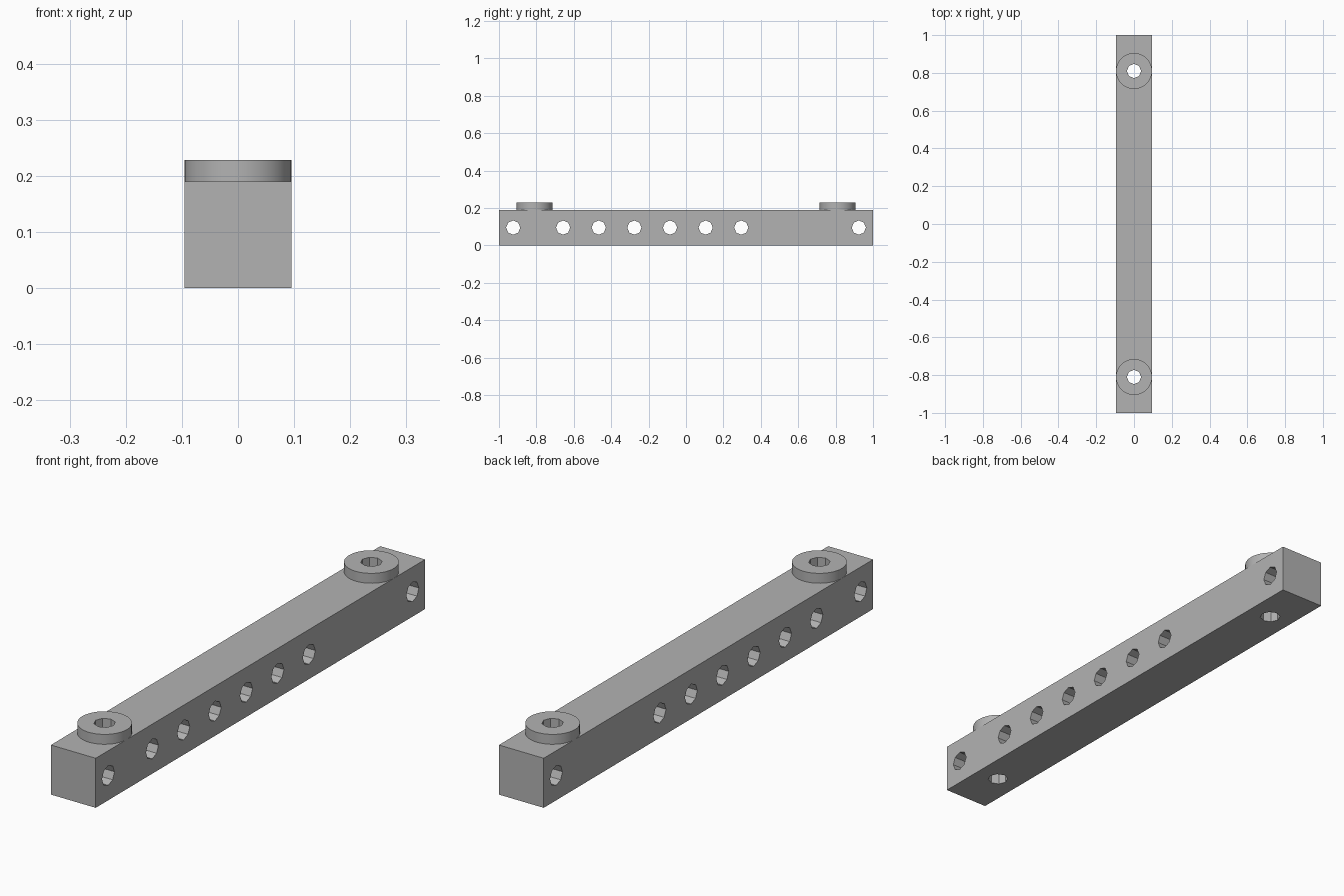
import bpy, math

W = 0.1905          # bar width and height
BOSS_Y = 0.81       # boss distance from the middle
BOSS_H = 0.038
HOLE_R = 0.038

cube = bpy.data.objects.get("Cube")
if cube:
    bpy.data.objects.remove(cube, do_unlink=True)

grey = bpy.data.materials.new("plain grey")
grey.use_nodes = True
colour = (0.45, 0.45, 0.45, 1)
grey.diffuse_color = colour
grey.node_tree.nodes["Principled BSDF"].inputs["Base Color"].default_value = colour


def cylinder(name, radius, depth, location, sides, rotation=(0, 0, 0)):
    bpy.ops.mesh.primitive_cylinder_add(vertices=sides, radius=radius, depth=depth,
                                        location=location, rotation=rotation)
    obj = bpy.context.object
    obj.name = name
    obj.data.materials.append(grey)
    return obj


def drill(target, cutters):
    for cutter in cutters:
        mod = target.modifiers.new("drill", 'BOOLEAN')
        mod.operation = 'DIFFERENCE'
        mod.solver = 'EXACT'
        mod.object = cutter
        bpy.context.view_layer.objects.active = target
        bpy.ops.object.modifier_apply(modifier=mod.name)


# Square bar
bpy.ops.mesh.primitive_cube_add(size=1, location=(0, 0, W / 2))
bar = bpy.context.object
bar.name = "bar"
bar.scale = (W, 2, W)
bpy.ops.object.transform_apply(location=True, rotation=True, scale=True)
bar.data.materials.append(grey)

# Cross holes: one near each end and a row of six
hole_ys = [-0.924, 0.924] + [-0.657 + i * W for i in range(6)]
side_cutters = [cylinder("side_hole_cutter", HOLE_R, 0.4, (0, y, W / 2), 8,
                         (0, math.pi / 2, 0)) for y in hole_ys]

# Upright holes through bar and bosses
boss_cutters = [cylinder("boss_hole_cutter", HOLE_R, 0.8, (0, y, W / 2), 8)
                for y in (-BOSS_Y, BOSS_Y)]
drill(bar, side_cutters + boss_cutters)

# Round bosses on top
for name, y, cutter in (("front_boss", -BOSS_Y, boss_cutters[0]),
                        ("back_boss", BOSS_Y, boss_cutters[1])):
    boss = cylinder(name, W / 2, BOSS_H, (0, y, W + BOSS_H / 2), 48)
    drill(boss, [cutter])
    bpy.ops.object.select_all(action='DESELECT')
    boss.select_set(True)
    bpy.context.view_layer.objects.active = boss
    bpy.ops.object.shade_smooth_by_angle(angle=math.radians(30))

# Remove the drills
for cutter in side_cutters + boss_cutters:
    bpy.data.objects.remove(cutter, do_unlink=True)
